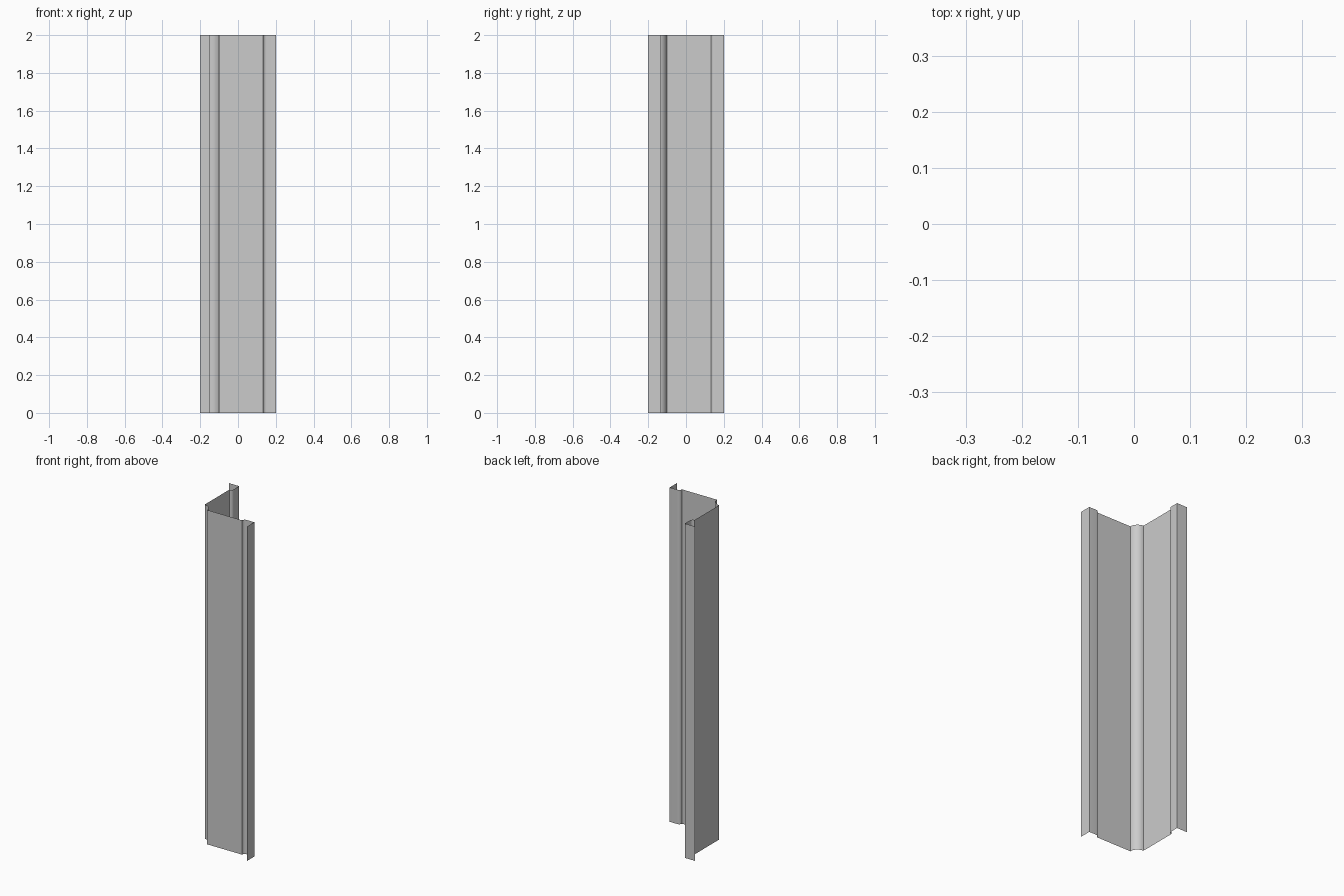
import bpy, bmesh
from math import cos, sin, radians

if "Cube" in bpy.data.objects:
    bpy.data.objects.remove(bpy.data.objects["Cube"])

H = 2.0        # height
WALL = 0.15    # offset of the two wide walls
LIP = 0.132    # where the joggle meets the end lip
EDGE = 0.2     # outer limit


def arc(cx, cy, r, a0, a1, n):
    return [(cx + r * cos(radians(a0 + (a1 - a0) * i / n)),
             cy + r * sin(radians(a0 + (a1 - a0) * i / n))) for i in range(n + 1)]


# Half profile: outward lip, small concave joggle at the wide wall's end
half = [(EDGE, -EDGE), (EDGE, -LIP)]
half += arc(WALL, -WALL, WALL - LIP, 90, 180, 6)

# Concave cove at the corner, then the half mirrored across x = y
cove = arc(-WALL, -WALL, 0.05, 0, 90, 8)
profile = half + cove + [(y, x) for x, y in reversed(half)]

# Thin sheet extruded straight up
bm = bmesh.new()
low = [bm.verts.new((x, y, 0)) for x, y in profile]
high = [bm.verts.new((x, y, H)) for x, y in profile]
for i in range(len(profile) - 1):
    bm.faces.new((low[i], high[i], high[i + 1], low[i + 1]))
bmesh.ops.reverse_faces(bm, faces=bm.faces[:])
# Outside of the front wall faces -y
bm.normal_update()
front = max(bm.faces, key=lambda f: f.calc_area() * (f.calc_center_median().y < -0.14))
if front.normal.y > 0:
    bmesh.ops.reverse_faces(bm, faces=bm.faces[:])

mesh = bpy.data.meshes.new("corner_trim")
bm.to_mesh(mesh)
bm.free()
obj = bpy.data.objects.new("corner_trim", mesh)
bpy.context.collection.objects.link(obj)
bpy.context.view_layer.objects.active = obj
obj.select_set(True)
bpy.ops.object.shade_smooth_by_angle(angle=radians(30))
